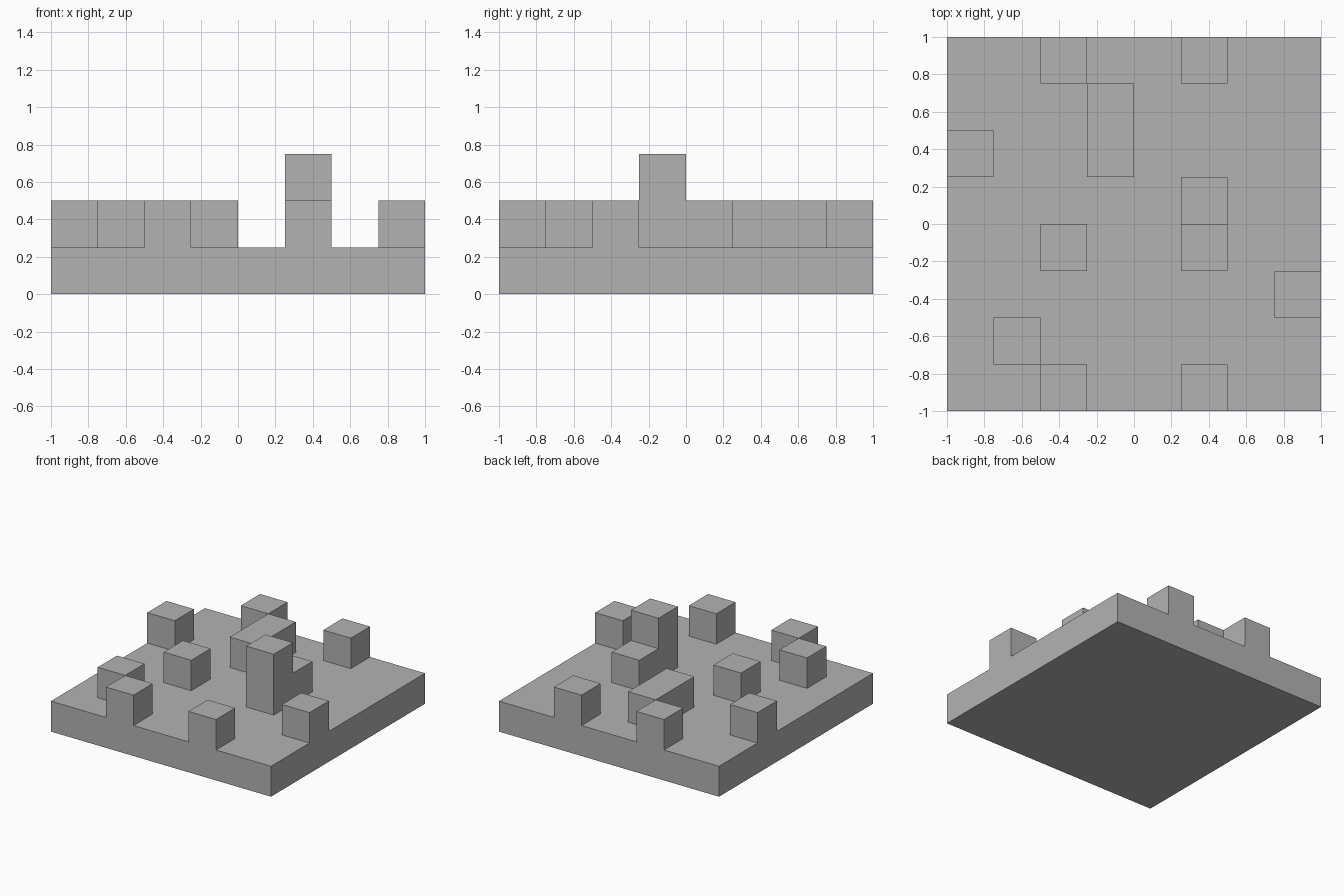
import bpy
import bmesh

cube = bpy.data.objects.get("Cube")
if cube:
    bpy.data.objects.remove(cube, do_unlink=True)

CELL = 0.25  # the whole model sits on an 8 x 8 grid of square cells

stone = bpy.data.materials.new("stone_grey")
stone.use_nodes = True
grey = (0.45, 0.45, 0.45, 1)
stone.diffuse_color = grey
stone.node_tree.nodes["Principled BSDF"].inputs["Base Color"].default_value = grey


def box(name, col, row, wide=1, deep=1, base=1, tall=1, open_bottom=True):
    """Box placed and sized in grid cells, counted from the front right corner."""
    bm = bmesh.new()
    bmesh.ops.create_cube(bm, size=1)
    if open_bottom:  # blocks rest on the slab, so their underside is never seen
        under = [f for f in bm.faces if f.normal.z < -0.5]
        bmesh.ops.delete(bm, geom=under, context='FACES_ONLY')
    for v in bm.verts:
        v.co.x *= wide * CELL
        v.co.y *= deep * CELL
        v.co.z *= tall * CELL
    mesh = bpy.data.meshes.new(name)
    bm.to_mesh(mesh)
    bm.free()
    mesh.materials.append(stone)
    obj = bpy.data.objects.new(name, mesh)
    obj.location = ((col + wide / 2) * CELL - 1,
                    (row + deep / 2) * CELL - 1,
                    (base + tall / 2) * CELL)
    bpy.context.collection.objects.link(obj)
    return obj


# Base slab
box("base_slab", 0, 0, wide=8, deep=8, base=0, open_bottom=False)

# Single cube blocks
for name, col, row in (
    ("front_right_block", 2, 0),
    ("front_left_block", 5, 0),
    ("corner_right_block", 1, 1),
    ("left_edge_block", 7, 2),
    ("centre_right_block", 2, 3),
    ("step_block", 5, 4),
    ("right_edge_block", 0, 5),
    ("back_right_block", 2, 7),
    ("back_left_block", 5, 7),
):
    box(name, col, row)

# Long block and tall pillar
box("long_block", 3, 5, deep=2)
box("tall_pillar", 5, 3, tall=2)
